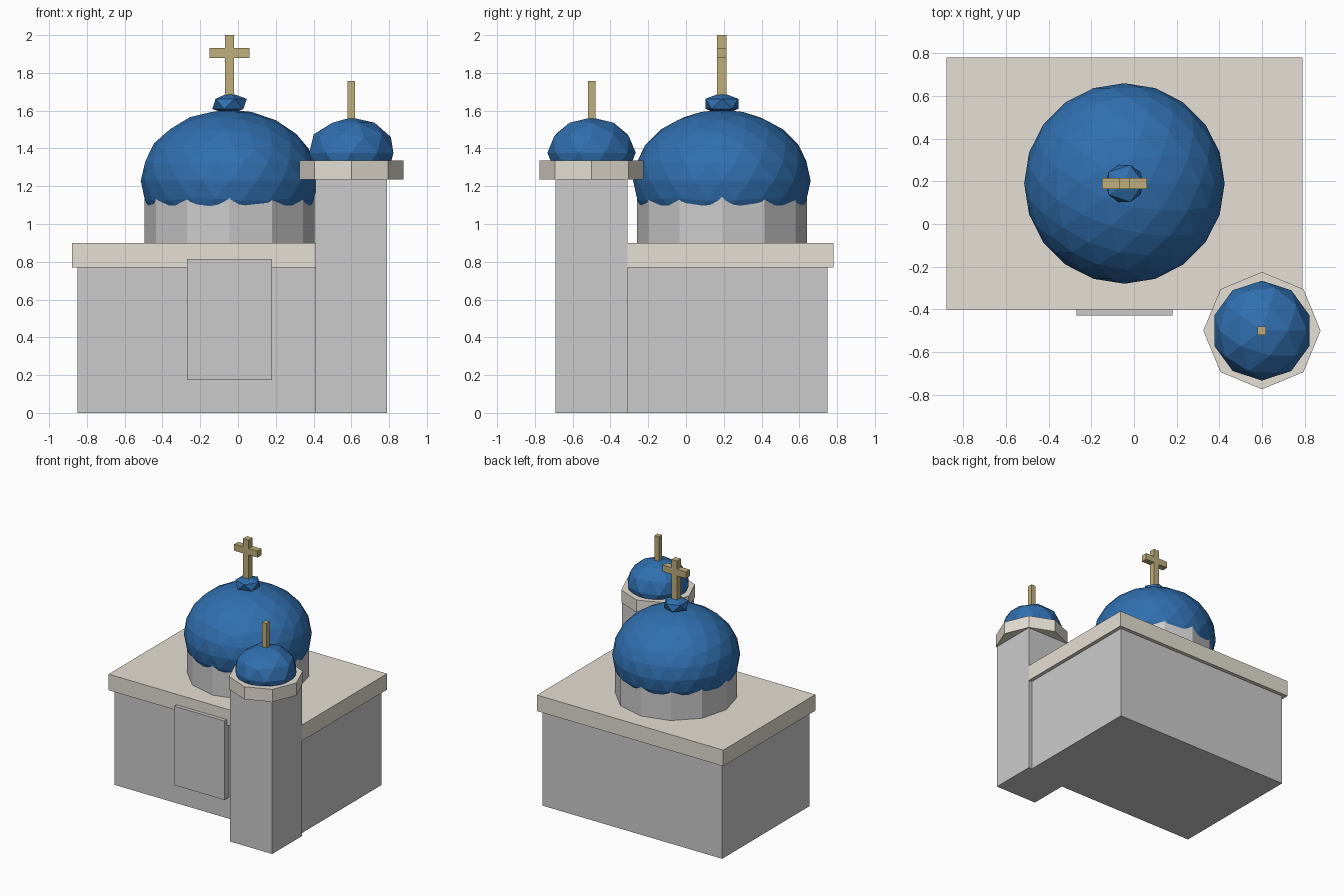
import bpy

if "Cube" in bpy.data.objects:
    bpy.data.objects.remove(bpy.data.objects["Cube"])


def material(name, rgb):
    m = bpy.data.materials.new(name)
    m.diffuse_color = (*rgb, 1)
    m.use_nodes = True
    m.node_tree.nodes["Principled BSDF"].inputs["Base Color"].default_value = m.diffuse_color
    return m


BLUE = material("dome_blue", (0.03, 0.16, 0.43))
GOLD = material("gilded", (0.52, 0.43, 0.2))
STONE = material("warm_stone", (0.78, 0.74, 0.66))


def finish(name, mat):
    ob = bpy.context.object
    ob.name = name
    bpy.ops.object.transform_apply(location=False, rotation=False, scale=True)
    if mat:
        ob.data.materials.append(mat)
    return ob


def box(name, x, y, z, mat=None):
    """Box from (min, max) ranges on each axis."""
    bpy.ops.mesh.primitive_cube_add(size=1, location=[(a + b) / 2 for a, b in (x, y, z)])
    bpy.context.object.scale = [b - a for a, b in (x, y, z)]
    return finish(name, mat)


def prism(name, sides, r, cx, cy, z0, z1, mat=None):
    bpy.ops.mesh.primitive_cylinder_add(vertices=sides, radius=r, depth=z1 - z0,
                                        location=(cx, cy, (z0 + z1) / 2))
    return finish(name, mat)


def ball(name, detail, r, rz, loc, mat):
    bpy.ops.mesh.primitive_ico_sphere_add(subdivisions=detail, radius=1, location=loc)
    bpy.context.object.scale = (r, r, rz)
    return finish(name, mat)


def post(name, cx, cy, w, z0, z1):
    h = w / 2
    return box(name, (cx - h, cx + h), (cy - h, cy + h), (z0, z1), GOLD)


CX, CY = -0.045, 0.19   # main building centre
TX, TY = 0.60, -0.50    # tower centre

# Main hall with overhanging roof slab and door panel
box("hall_walls", (-0.85, 0.76), (-0.37, 0.75), (0, 0.775))
box("roof_slab", (-0.88, 0.79), (-0.40, 0.78), (0.77, 0.90), STONE)
box("door_panel", (-0.27, 0.18), (-0.43, -0.36), (0.175, 0.815))

# Drum, large dome and knob
prism("dome_drum", 12, 0.45, CX, CY, 0.89, 1.20)
ball("main_dome", 3, 0.47, 0.376, (CX, CY, 1.229), BLUE)
ball("dome_knob", 1, 0.102, 0.06, (CX, CY, 1.636), BLUE)

# Cross on the large dome
post("cross_upright", CX, CY, 0.05, 1.66, 2.0)
box("cross_bar", (CX - 0.105, CX + 0.105), (CY - 0.025, CY + 0.025), (1.88, 1.933), GOLD)

# Corner tower with eight-sided cap, small dome and finial
box("tower_shaft", (TX - 0.19, TX + 0.19), (TY - 0.19, TY + 0.19), (0, 1.24))
prism("tower_cap", 8, 0.275, TX, TY, 1.235, 1.337, STONE)
ball("tower_dome", 2, 0.234, 0.187, (TX, TY, 1.377), BLUE)
post("tower_finial", TX, TY, 0.04, 1.54, 1.757)
